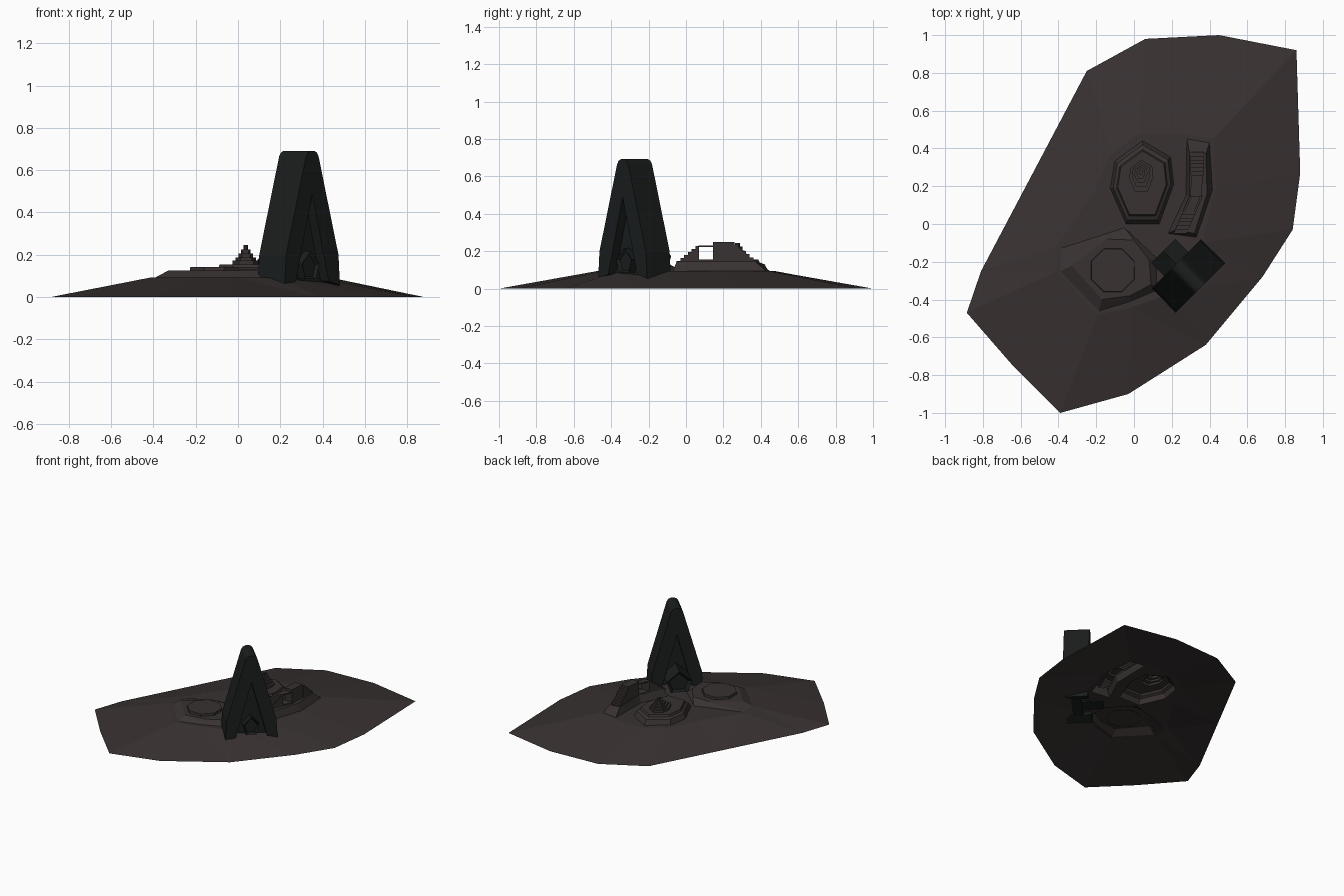
import bpy, bmesh, math
from mathutils import Vector

if "Cube" in bpy.data.objects:
    bpy.data.objects.remove(bpy.data.objects["Cube"])


def material(name, rgb):
    m = bpy.data.materials.new(name)
    m.diffuse_color = (*rgb, 1)
    m.use_nodes = True
    m.node_tree.nodes["Principled BSDF"].inputs["Base Color"].default_value = m.diffuse_color
    return m


ROCK = material("rock", (0.040, 0.031, 0.031))
DARK = material("dark_metal", (0.011, 0.013, 0.013))


def finish(bm, name, mat):
    mesh = bpy.data.meshes.new(name)
    bm.to_mesh(mesh)
    bm.free()
    mesh.materials.append(mat)
    ob = bpy.data.objects.new(name, mesh)
    bpy.context.collection.objects.link(ob)
    return ob


def scaled(pts, s, centre):
    """Shrink a loop towards a centre point."""
    cx, cy = centre
    return [(cx + (x - cx) * s, cy + (y - cy) * s) for x, y in pts]


def loft(name, levels, mat=ROCK):
    """Open-bottomed shell through (loop, height) levels, capped on top."""
    bm = bmesh.new()
    rings = [[bm.verts.new((x, y, z)) for x, y in pts] for pts, z in levels]
    n = len(rings[0])
    for a, b in zip(rings, rings[1:]):
        for i in range(n):
            j = (i + 1) % n
            bm.faces.new((a[i], a[j], b[j], b[i]))
    cap = bm.faces.new(rings[-1])
    cap.normal_update()
    if cap.normal.z < 0:
        bmesh.ops.reverse_faces(bm, faces=bm.faces[:])
    return finish(bm, name, mat)


# Outlines: island shore, plateau edge, and the bases of the three mounds
shore = [(-.885, -.47), (-.65, -.74), (-.39, -1), (-.03, -.9), (.38, -.64),
         (.68, -.28), (.84, -.03), (.88, .27), (.86, .92), (.45, 1),
         (.06, .98), (-.25, .81), (-.53, .28), (-.81, -.25)]
plateau = [(-.41, -.25), (-.19, -.48), (-.01, -.44), (.2, -.37), (.36, -.1),
           (.43, .18), (.42, .45), (.26, .475), (.03, .48), (-.12, .37),
           (-.2, .19), (-.41, -.12)]
pad_base = [(-.39, -.25), (-.185, -.46), (-.02, -.41), (.12, -.35),
            (.12, -.18), (-.05, -.02), (-.39, -.13)]
pad_top = [(-.33, -.22), (-.17, -.40), (-.02, -.38), (.09, -.32),
           (.08, -.19), (0, -.085), (-.14, -.08)]
crater_rim = [(.045, .42), (.18, .34), (.195, .21), (.125, .02),
              (-.035, .02), (-.11, .19), (-.09, .32)]
crater_base = scaled(crater_rim, 1.1, (.04, .21))
ruin_base = [(.28, .45), (.40, .43), (.415, .18), (.33, -.07), (.18, -.05), (.275, .15)]
ruin_top = [(.293, .38), (.38, .37), (.387, .16), (.32, -.05), (.22, -.03), (.293, .15)]
H = 0.093

# Terrain: sloping apron plus flat plateau with openings under the mounds
bm = bmesh.new()


def edge_loop(pts, z):
    vs = [bm.verts.new((x, y, z)) for x, y in pts]
    return [bm.edges.new((vs[i], vs[(i + 1) % len(vs)])) for i in range(len(vs))]


outer, inner = edge_loop(shore, 0), edge_loop(plateau, H)
bmesh.ops.triangle_fill(bm, edges=outer + inner, use_beauty=True, normal=(0, 0, 1))
holes = [e for p in (pad_base, crater_base, ruin_base) for e in edge_loop(p, H)]
bmesh.ops.triangle_fill(bm, edges=inner + holes, use_beauty=True, normal=(0, 0, 1))
bm.normal_update()
bmesh.ops.reverse_faces(bm, faces=[f for f in bm.faces if f.normal.z < 0])
finish(bm, "terrain", ROCK)

# Landing pad: low mound with an octagonal disc
loft("pad_mound", [(pad_base, H), (pad_top, .125)])
disc = [(-.112 + .125 * math.cos(math.radians(45 * i + 22)),
         -.245 + .125 * math.sin(math.radians(45 * i + 22))) for i in range(8)]
loft("pad_disc", [(disc, .12), (scaled(disc, .98, (-.112, -.245)), .143)])

# Stepped peak: rim, terrace, then shrinking steps
peak = (.035, .28)
levels = [(crater_base, H), (crater_rim, .13),
          (scaled(crater_rim, .88, (.04, .21)), .14),
          (scaled(crater_rim, .84, (.04, .21)), .155)]
for s, z0, z1 in [(.42, .155, .172), (.32, .172, .188), (.23, .188, .205),
                  (.15, .205, .225), (.07, .225, .245)]:
    loop = scaled(crater_rim, s, peak)
    levels += [(loop, z0), (loop, z1)]
loft("stepped_peak", levels)

# Ruined wall: mesa with stairs up, a window with thin lintel, stairs down
loft("ruin_mesa", [(ruin_base, H), (ruin_top, .145)])


def wall_x(y):
    return min(.335, .245 + .42 * (y + .05))


def slab(name, y0, y1, z0, z1, w=.035):
    a, b = wall_x(y0), wall_x(y1)
    pts = [(a - w, y0), (a + w, y0), (b + w, y1), (b - w, y1)]
    loft(name, [(pts, z0), (pts, z1)])


for i in range(6):
    slab(f"stair_up_{i}", -.05 + .02 * i, -.03 + .02 * i, .13, .148 + .016 * i)
slab("lintel", .068, .15, .222, .23, .025)
slab("window_sill", .068, .15, .13, .155)
slab("ruin_block", .145, .26, .13, .25, .03)
for i in range(6):
    slab(f"stair_down_{i}", .26 + .02 * i, .28 + .02 * i, .13, .235 - .017 * i)

# Tower: every piece is a profile (p, z) extruded along the diagonal e
CENTRE = Vector((.288, -.275, 0))
E = Vector((1, -1, 0)).normalized()
P = Vector((1, 1, 0)).normalized()


def prism(name, profile, e0, e1, inset=0):
    bm = bmesh.new()
    rings = [[bm.verts.new(CENTRE + E * e + P * p + Vector((0, 0, z)))
              for p, z in profile] for e in (e0, e1)]
    n = len(profile)
    for i in range(n):
        j = (i + 1) % n
        bm.faces.new((rings[0][i], rings[0][j], rings[1][j], rings[1][i]))
    ends = [bm.faces.new(r) for r in rings]
    bmesh.ops.recalc_face_normals(bm, faces=bm.faces[:])
    if inset:
        bmesh.ops.inset_individual(bm, faces=ends[:1], thickness=inset, depth=-inset)
    return finish(bm, name, DARK)


def mirrored(half):
    """Complete a right-hand half profile by mirroring it in p."""
    return half + [(-p, z) for p, z in reversed(half) if p]


# Tapered frame with a rounded crest and a tall notch between the legs
frame = [(.11, .075), (.185, .055), (.175, .2), (.042, .665), (.03, .684), (.012, .692)]
prism("tower_frame", mirrored(frame) + [(0, .49)], -.09, .09)

# Recessed wall filling the notch
prism("tower_wall", mirrored([(.12, .07), (0, .5)]), -.035, .035)

# Pentagonal entrance pods: a long one at the back, a short one in front
pod = mirrored([(.055, .085), (.09, .175), (0, .25)])
prism("back_pod", pod, -.187, -.03, .025)
prism("front_pod", [(p * .65, .085 + (z - .085) * .8) for p, z in pod], .08, .03, .015)
